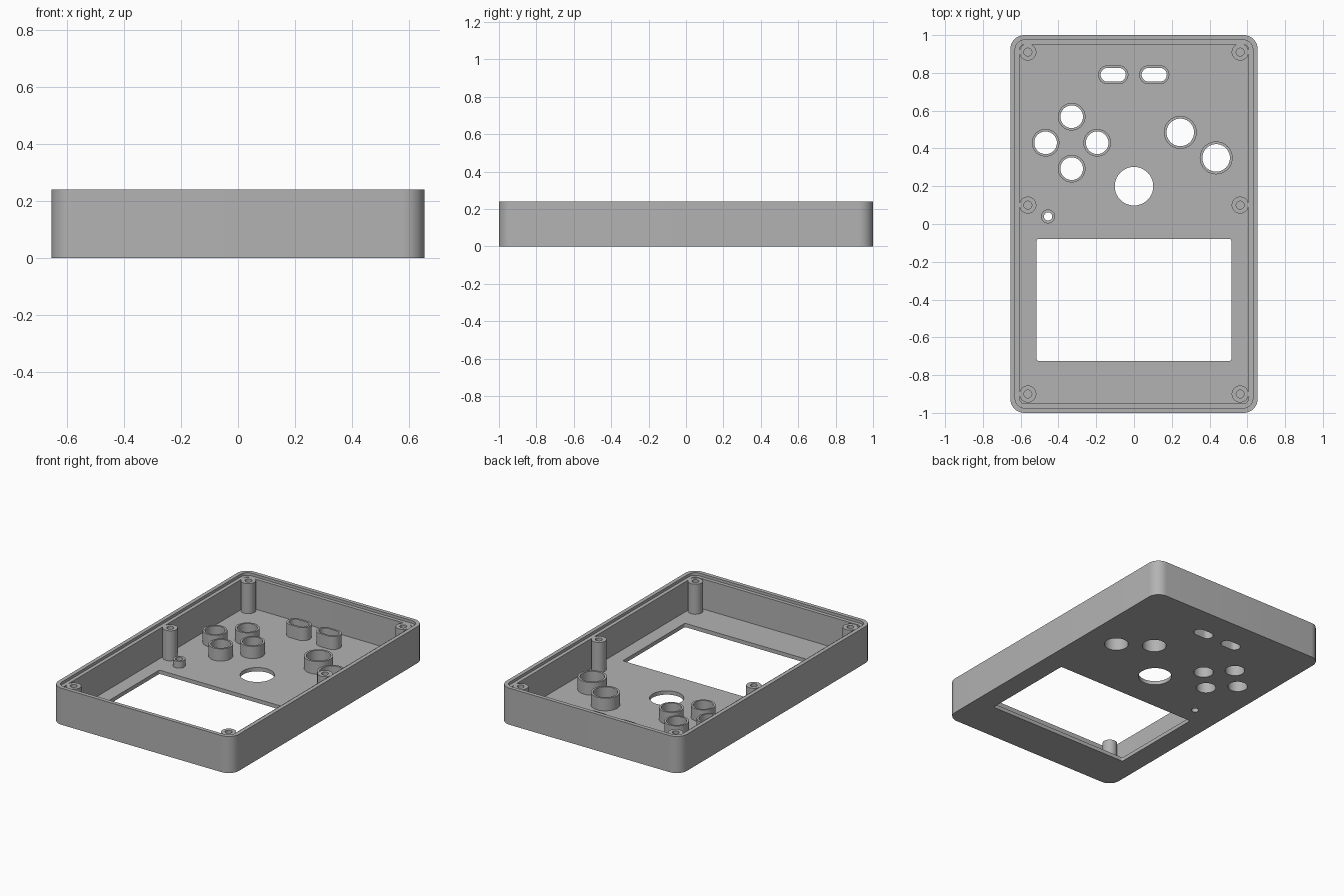
import bpy, bmesh
from math import cos, sin, pi, radians

cube = bpy.data.objects.get("Cube")
if cube:
    bpy.data.objects.remove(cube, do_unlink=True)

grey = bpy.data.materials.new("case grey")
grey.use_nodes = True
GREY = (0.45, 0.45, 0.45, 1)
grey.diffuse_color = GREY
grey.node_tree.nodes["Principled BSDF"].inputs["Base Color"].default_value = GREY

FLOOR, STEP, TOP = 0.025, 0.222, 0.24


def outline(w, h, r, steps=10):
    """Rounded rectangle; a slot or circle when r reaches half a side."""
    pts = []
    for i, (sx, sy) in enumerate([(1, 1), (-1, 1), (-1, -1), (1, -1)]):
        for k in range(steps + 1):
            a = (i + k / steps) * pi / 2
            p = (sx * (w / 2 - r) + r * cos(a), sy * (h / 2 - r) + r * sin(a))
            if all(abs(p[0] - q[0]) + abs(p[1] - q[1]) > 1e-5 for q in pts):
                pts.append(p)
    return pts


def loft(bm, loops, centre=(0, 0), ring=False):
    """Skin stacked outlines; a ring joins last to first, otherwise cap both ends."""
    rows = [[bm.verts.new((x + centre[0], y + centre[1], z)) for x, y in pts]
            for pts, z in loops]
    n = len(rows[0])
    for a, b in zip(rows, rows[1:] + (rows[:1] if ring else [])):
        for i in range(n):
            j = (i + 1) % n
            bm.faces.new((a[i], a[j], b[j], b[i]))
    if not ring:
        bm.faces.new(rows[0][::-1])
        bm.faces.new(rows[-1])


def finish(bm, name):
    bmesh.ops.recalc_face_normals(bm, faces=bm.faces)
    mesh = bpy.data.meshes.new(name)
    bm.to_mesh(mesh)
    bm.free()
    mesh.materials.append(grey)
    obj = bpy.data.objects.new(name, mesh)
    bpy.context.collection.objects.link(obj)
    return obj


def smooth(obj):
    bpy.ops.object.select_all(action='DESELECT')
    obj.select_set(True)
    bpy.context.view_layer.objects.active = obj
    bpy.ops.object.shade_smooth_by_angle(angle=radians(30))


def collar(name, centre, w, h, wall, top):
    """Raised guide around an opening."""
    outer = outline(w, h, h / 2)
    inner = outline(w - 2 * wall, h - 2 * wall, h / 2 - wall)
    bm = bmesh.new()
    loft(bm, [(outer, FLOOR), (outer, top), (inner, top), (inner, FLOOR)], centre, True)
    smooth(finish(bm, name))
    openings.append((centre, inner))


# Collars around buttons, slots and the small pin hole
openings = []
for i, c in enumerate([(-0.33, 0.568), (-0.468, 0.43), (-0.195, 0.43), (-0.33, 0.293)]):
    collar(f"direction_button_collar_{i + 1}", c, 0.146, 0.146, 0.013, 0.105)
for i, c in enumerate([(0.245, 0.485), (0.435, 0.35)]):
    collar(f"action_button_collar_{i + 1}", c, 0.174, 0.174, 0.014, 0.108)
for i, c in enumerate([(-0.11, 0.79), (0.107, 0.79)]):
    collar(f"slot_collar_{i + 1}", c, 0.16, 0.1, 0.0135, 0.11)
collar("pin_hole_collar", (-0.455, 0.04), 0.074, 0.074, 0.015, 0.07)

# Plain openings: centre hole and screen window
openings.append(((0, 0.2), outline(0.204, 0.204, 0.102)))
openings.append(((0, -0.402), outline(1.03, 0.645, 0.01)))

# Case tray with stepped rim
outer = outline(1.31, 2, 0.075)
rim = outline(1.258, 1.948, 0.049)
inner = outline(1.21, 1.9, 0.025)
bm = bmesh.new()
loft(bm, [(outer, 0), (outer, TOP), (rim, TOP), (rim, STEP), (inner, STEP), (inner, FLOOR)])
case = finish(bm, "case_tray")

# Cut all openings through the floor
bm = bmesh.new()
for centre, pts in openings:
    loft(bm, [(pts, -0.05), (pts, FLOOR + 0.05)], centre)
cutter = finish(bm, "opening_cutter")
cutter.hide_render = True
cut = case.modifiers.new("openings", 'BOOLEAN')
cut.operation, cut.solver, cut.object = 'DIFFERENCE', 'EXACT', cutter
bpy.context.view_layer.objects.active = case
bpy.ops.object.modifier_apply(modifier=cut.name)
bpy.data.objects.remove(cutter, do_unlink=True)
smooth(case)

# Screw posts with blind holes
post, bore = outline(0.09, 0.09, 0.045), outline(0.042, 0.042, 0.021)
for side, x in (("left", 0.562), ("right", -0.562)):
    for place, y in (("back", 0.91), ("middle", 0.1), ("front", -0.9)):
        bm = bmesh.new()
        loft(bm, [(post, FLOOR), (post, STEP), (bore, STEP), (bore, FLOOR + 0.01)], (x, y))
        smooth(finish(bm, f"screw_post_{place}_{side}"))
